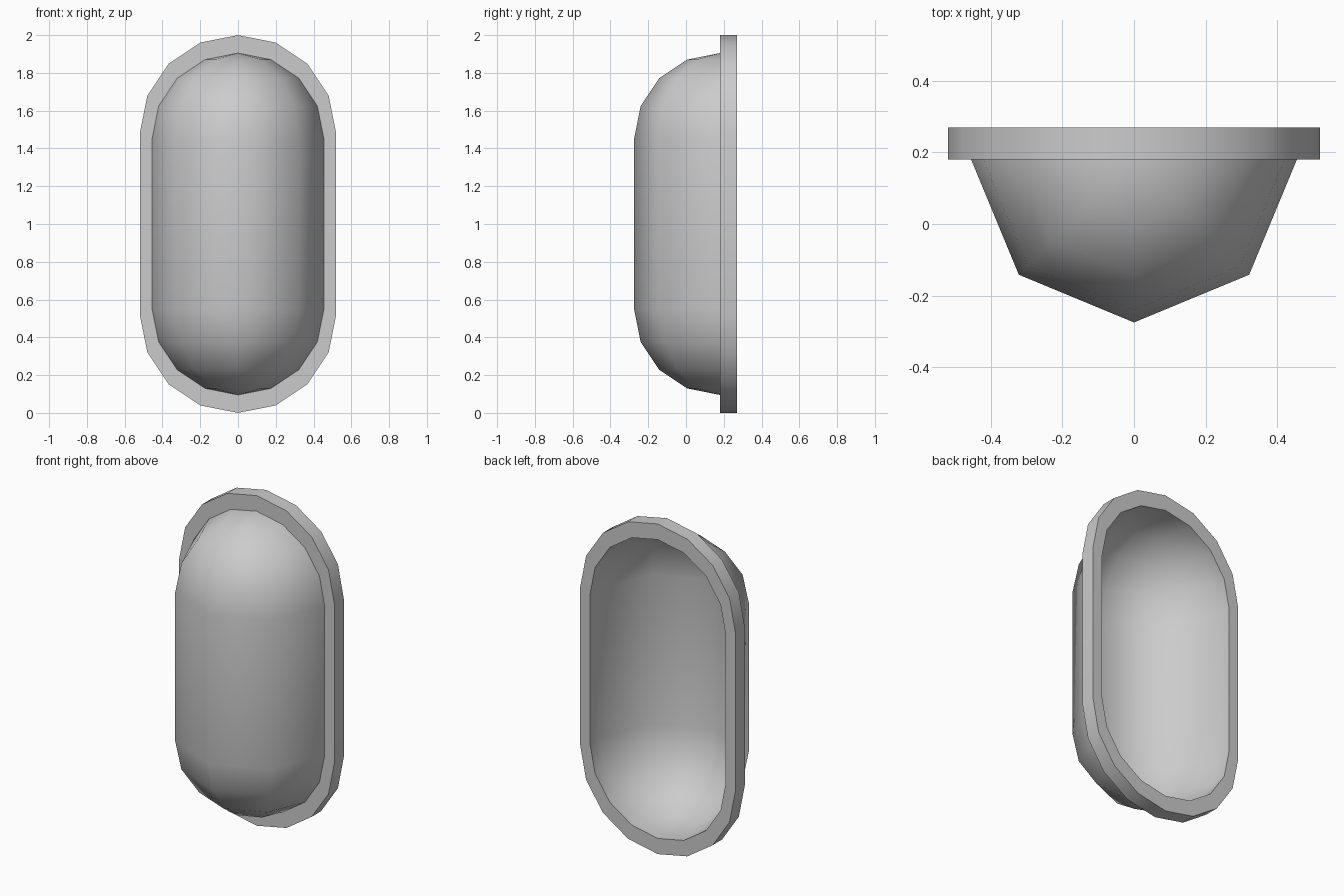
import bpy, bmesh
from math import sin, cos, pi, radians

cube = bpy.data.objects.get("Cube")
if cube:
    bpy.data.objects.remove(cube, do_unlink=True)

FRONT_Y, BACK_Y = 0.18, 0.27      # faces of the rim
DOME_R, DOME_HALF = 0.455, 0.45   # capsule radius, half length of its straight part
RIM_R, RIM_HALF = 0.52, 0.48

grey = bpy.data.materials.new("plain_grey")
grey.use_nodes = True
colour = (0.6, 0.6, 0.6, 1)
grey.diffuse_color = colour
grey.node_tree.nodes["Principled BSDF"].inputs["Base Color"].default_value = colour


def latitudes(radius, half):
    """Ring radius and height of a capsule, from the bottom pole to the top pole."""
    steps = [i * pi / 8 for i in range(5)]
    top = [(radius * cos(a), 1 + half + radius * sin(a)) for a in steps]
    return [(r, 2 - z) for r, z in reversed(top)] + top


def outline(radius, half):
    """Closed stadium outline in x and z."""
    side = latitudes(radius, half)
    return side + [(-r, z) for r, z in side[-2:0:-1]]


def finish(name, bm, angle):
    bmesh.ops.remove_doubles(bm, verts=bm.verts, dist=0.0001)
    mesh = bpy.data.meshes.new(name)
    bm.to_mesh(mesh)
    bm.free()
    mesh.materials.append(grey)
    ob = bpy.data.objects.new(name, mesh)
    bpy.context.collection.objects.link(ob)
    bpy.ops.object.select_all(action='DESELECT')
    ob.select_set(True)
    bpy.context.view_layer.objects.active = ob
    bpy.ops.object.shade_smooth_by_angle(angle=radians(angle))


def bridge(bm, loops, closed):
    """Quads between neighbouring rows of vertices."""
    for a, b in zip(loops, loops[1:]):
        n = len(a)
        for i in range(n if closed else n - 1):
            j = (i + 1) % n
            bm.faces.new((a[i], a[j], b[j], b[i]))


# Open half capsule, its edge carried straight back through the rim
bm = bmesh.new()
rows = []
for r, z in latitudes(DOME_R, DOME_HALF):
    arc = [(r * cos(a), FRONT_Y - r * sin(a)) for a in (i * pi / 4 for i in range(5))]
    arc = [(r, BACK_Y)] + arc + [(-r, BACK_Y)]
    rows.append([bm.verts.new((x, y, z)) for x, y in arc])
bridge(bm, rows[::-1], False)
finish("dome_shell", bm, 60)

# Rim: front face, outer wall and back face
bm = bmesh.new()
inner, outer = outline(DOME_R, DOME_HALF), outline(RIM_R, RIM_HALF)
loops = [[bm.verts.new((x, y, z)) for x, z in ring]
         for ring, y in ((inner, FRONT_Y), (outer, FRONT_Y), (outer, BACK_Y), (inner, BACK_Y))]
bridge(bm, loops, True)
bmesh.ops.recalc_face_normals(bm, faces=bm.faces)
finish("rim", bm, 40)
